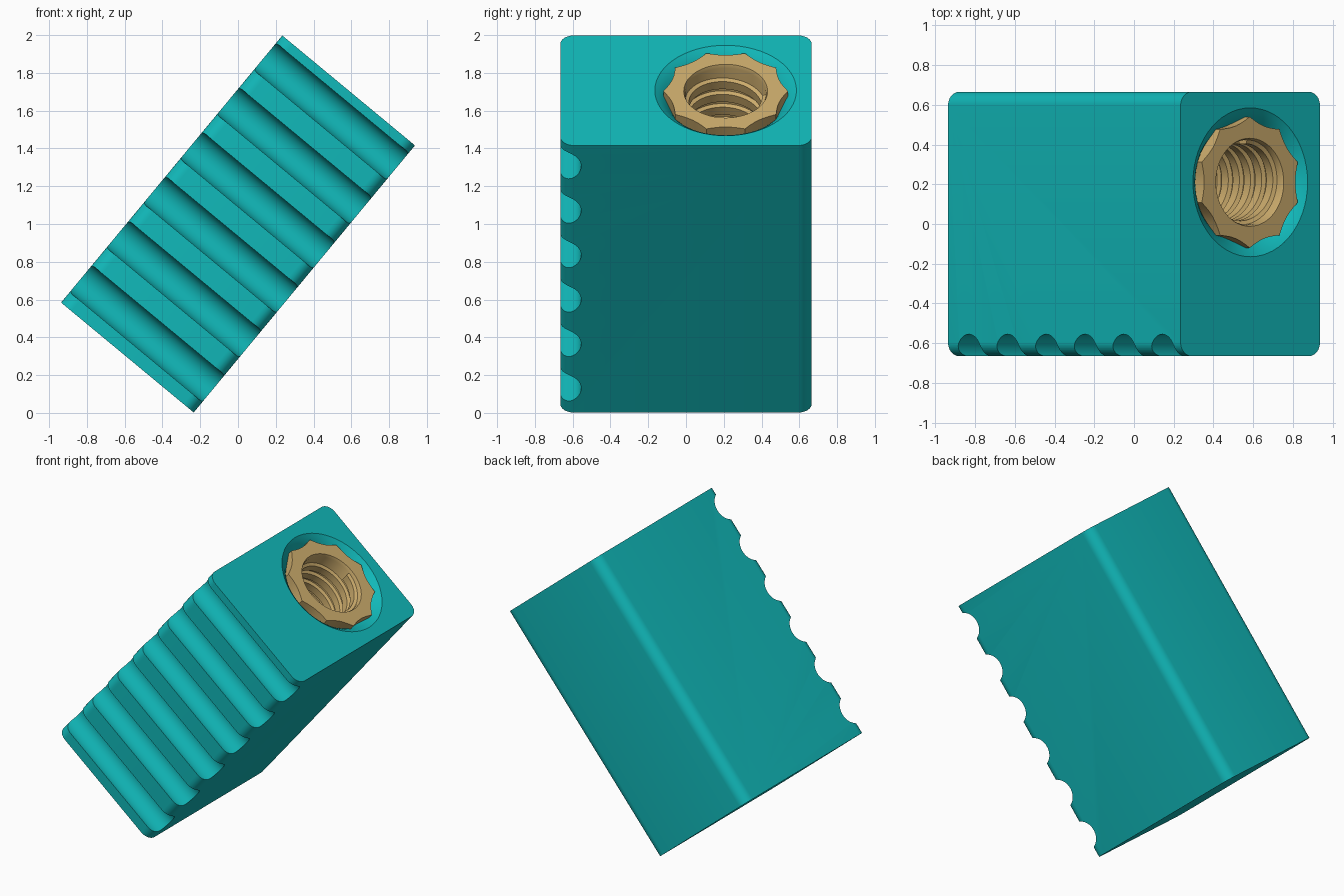
import bpy, bmesh, math
from mathutils import Matrix

if "Cube" in bpy.data.objects:
    bpy.data.objects.remove(bpy.data.objects["Cube"])

L, W, D = 1.836, 0.912, 1.33          # length, thickness, width of the block
TOP = L / 2
NUT_Y = 0.21
N = 60
# parts are built upright, then leaned over about the y axis
LEAN = Matrix.Translation((0, 0, 1)) @ Matrix.Rotation(math.asin(0.638), 4, 'Y')


def material(name, rgb):
    m = bpy.data.materials.new(name)
    m.diffuse_color = (*rgb, 1)
    m.use_nodes = True
    m.node_tree.nodes["Principled BSDF"].inputs["Base Color"].default_value = m.diffuse_color
    return m


teal = material("teal", (0.0056, 0.48, 0.485))
brass = material("brass", (0.597, 0.407, 0.150))


def make(name, bm, mat):
    bmesh.ops.recalc_face_normals(bm, faces=bm.faces)
    me = bpy.data.meshes.new(name)
    bm.to_mesh(me)
    bm.free()
    me.materials.append(mat)
    ob = bpy.data.objects.new(name, me)
    bpy.context.collection.objects.link(ob)
    return ob


def stack(rings):
    """Closed solid from a list of equally long loops of points."""
    bm = bmesh.new()
    loops = [[bm.verts.new(p) for p in ring] for ring in rings]
    n = len(loops[0])
    for a, b in zip(loops, loops[1:]):
        for i in range(n):
            j = (i + 1) % n
            bm.faces.new((a[i], a[j], b[j], b[i]))
    bm.faces.new(loops[0][::-1])
    bm.faces.new(loops[-1])
    return bm


def ring(radius, z):
    """Circle round the insert axis; radius may be a function of the step."""
    out = []
    for i in range(N):
        r = radius(i) if callable(radius) else radius
        a = 2 * math.pi * i / N
        out.append((r * math.sin(a), NUT_Y + r * math.cos(a), z))
    return out


def finish(ob, angle=30):
    ob.data.transform(LEAN)
    bpy.ops.object.select_all(action='DESELECT')
    ob.select_set(True)
    bpy.context.view_layer.objects.active = ob
    bpy.ops.object.shade_smooth_by_angle(angle=math.radians(angle))


def cut(ob, cutter):
    cutter.hide_render = True
    mod = ob.modifiers.new("cut", 'BOOLEAN')
    mod.operation, mod.solver, mod.object = 'DIFFERENCE', 'EXACT', cutter
    bpy.context.view_layer.objects.active = ob
    bpy.ops.object.modifier_apply(modifier=mod.name)
    bpy.data.objects.remove(cutter)


# block: rounded rectangle pulled along its length
R = 0.07
profile = []
for k, (sx, sy) in enumerate(((1, 1), (-1, 1), (-1, -1), (1, -1))):
    for s in range(9):
        a = math.pi / 2 * (k + s / 8)
        profile.append((sx * (W / 2 - R) + R * math.cos(a),
                        sy * (D / 2 - R) + R * math.sin(a)))
block = make("grip_block", stack([[(x, y, z) for x, y in profile]
                                  for z in (-TOP, TOP)]), teal)

# finger grooves across the front face
bm = bmesh.new()
for k in range(6):
    bmesh.ops.create_cone(
        bm, cap_ends=True, segments=48, radius1=0.094, radius2=0.094, depth=1.4,
        matrix=Matrix.Translation((0, -0.649, 0.774 - 0.3055 * k))
        @ Matrix.Rotation(math.pi / 2, 4, 'Y'))
cut(block, make("groove_cutter", bm, teal))

# socket with a softly dished rim
dish = ((0.29, 0.72), (0.29, 0.09), (0.315, 0.055), (0.335, 0.032),
        (0.355, 0.014), (0.375, 0.0), (0.39, -0.01))
cut(block, make("socket_cutter", stack([ring(r, TOP - d) for r, d in dish]), teal))
finish(block)


# threaded insert: ten scallops outside, plain bore inside
def scallop(i):
    t = (i % 6) / 6
    return 0.298 + 0.032 * (2 * t - 1) ** 2


FACE = TOP - 0.004
insert = make("threaded_insert", stack([
    ring(scallop, TOP - 0.70), ring(scallop, FACE), ring(0.222, FACE),
    ring(0.214, FACE - 0.02), ring(0.214, TOP - 0.66)]), brass)
finish(insert, 25)

# helical thread ridge inside the bore
PITCH, TURNS = 0.088, 6.5
section = ((0.218, 0.036), (0.194, 0.026), (0.194, -0.026), (0.218, -0.036))
bm = bmesh.new()
prev = None
for i in range(int(TURNS * N) + 1):
    a = 2 * math.pi * i / N
    z = TOP - 0.06 - PITCH * i / N
    row = [bm.verts.new((r * math.sin(a), NUT_Y + r * math.cos(a), z + h))
           for r, h in section]
    if prev:
        for k in range(4):
            m = (k + 1) % 4
            bm.faces.new((prev[k], prev[m], row[m], row[k]))
    else:
        bm.faces.new(row)
    prev = row
bm.faces.new(prev[::-1])
finish(make("thread_ridge", bm, brass))
